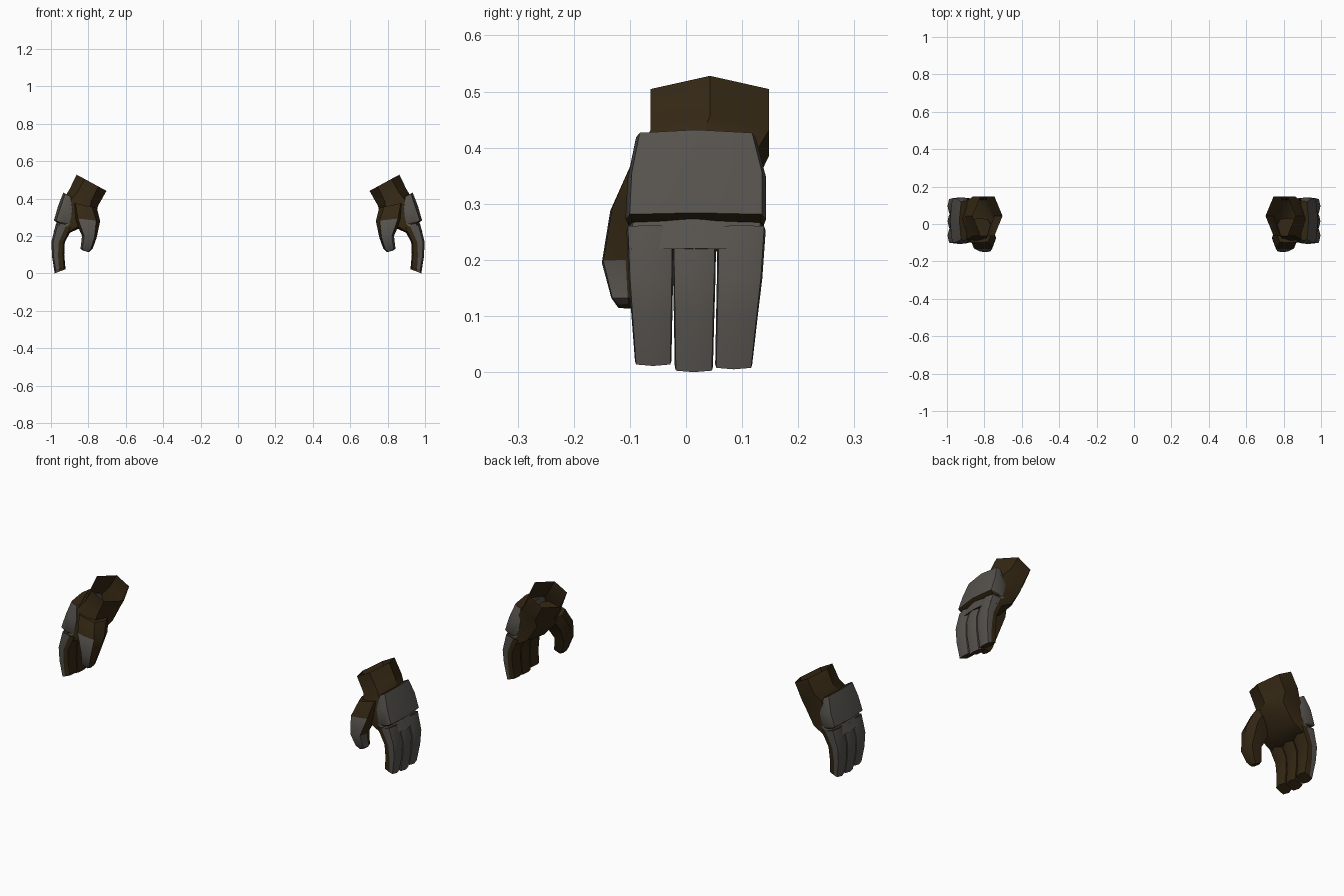
import bpy, bmesh, math

if "Cube" in bpy.data.objects:
    bpy.data.objects.remove(bpy.data.objects["Cube"])


def material(name, rgb):
    m = bpy.data.materials.new(name)
    m.diffuse_color = (*rgb, 1)
    m.use_nodes = True
    m.node_tree.nodes["Principled BSDF"].inputs["Base Color"].default_value = m.diffuse_color
    return m


LEATHER = material("dark brown leather", (0.035, 0.021, 0.007))
PLATE = material("warm grey armour", (0.094, 0.086, 0.076))


def section(outer, inner, y0, y1, corner=0.12, split=0.5, crown=0.03):
    """Eight-sided cross-section from an outer (x,z) to an inner (x,z), spanning y0..y1."""
    pattern = [(0, .5), (corner, crown), (split, 0), (1 - corner, crown),
               (1, .5), (1 - corner, 1 - crown), (split, 1), (corner, 1 - crown)]
    return [(outer[0] + (inner[0] - outer[0]) * t,
             y0 + (y1 - y0) * s,
             outer[1] + (inner[1] - outer[1]) * t) for t, s in pattern]


def loft(name, rings, is_grey, cap_start=True, cap_end_grey=False):
    """Skin the rings, colour each face by band and side, and mirror to the other hand."""
    bm = bmesh.new()
    rows = [[bm.verts.new(p) for p in r] for r in rings]
    for b in range(len(rows) - 1):
        for j in range(8):
            k = (j + 1) % 8
            f = bm.faces.new((rows[b][j], rows[b][k], rows[b + 1][k], rows[b + 1][j]))
            f.material_index = int(is_grey(b, j))
    bm.faces.new(rows[-1]).material_index = int(cap_end_grey)
    if cap_start:
        bm.faces.new(rows[0][::-1])
    bmesh.ops.recalc_face_normals(bm, faces=bm.faces)
    # with an open end, make sure the skin faces outward
    if bm.calc_volume(signed=True) < 0:
        bmesh.ops.reverse_faces(bm, faces=bm.faces)
    me = bpy.data.meshes.new(name)
    bm.to_mesh(me)
    bm.free()
    me.materials.append(LEATHER)
    me.materials.append(PLATE)
    ob = bpy.data.objects.new(name, me)
    bpy.context.collection.objects.link(ob)
    bpy.ops.object.select_all(action='DESELECT')
    ob.select_set(True)
    bpy.context.view_layer.objects.active = ob
    bpy.ops.object.shade_smooth_by_angle(angle=math.radians(35))
    mod = ob.modifiers.new("other_hand", 'MIRROR')
    mod.use_axis = (True, False, False)
    mod.use_mirror_merge = False
    return ob


BACK_SIDE = (0, 1, 6, 7)      # faces on the back of the hand

# open cuff and palm
loft("palm_and_cuff", [
    section((.863, .528), (.703, .441), -.063, .148, .27, .5, 0),
    section((.898, .455), (.748, .362), -.063, .148, .25, .5, 0),
    section((.922, .415), (.757, .325), -.088, .134, .2),
    section((.966, .285), (.825, .25), -.102, .139, .15),
    section((.986, .22), (.905, .215), -.104, .14),
], lambda b, j: b == 3 and j in BACK_SIDE, cap_start=False)

# armour plate on the back of the hand, with a dark underside
loft("hand_plate", [
    section((.934, .432), (.885, .405), -.089, .124, .2),
    section((.962, .36), (.872, .332), -.104, .143, .15),
    section((.984, .284), (.888, .262), -.108, .143),
    section((.966, .270), (.90, .256), -.103, .139),
], lambda b, j: b < 2)

# three fingers: name, top y range, tip y range, tip height
for name, (a0, a1), (b0, b1), tip in [
        ("index_finger", (-.106, -.022), (-.091, -.026), .011),
        ("middle_finger", (-.024, .054), (-.02, .048), 0),
        ("little_finger", (.056, .142), (.052, .118), .005)]:
    def y(f):
        return a0 + (b0 - a0) * f, a1 + (b1 - a1) * f
    loft(name, [
        section((.974, .262), (.885, .245), *y(0), split=.6),
        section((.997, .17), (.926, .165), *y(.25), split=.55),
        section((.995, .095), (.929, .1), *y(.6), split=.5),
        section((.980, tip), (.923, tip + .022), *y(1), split=.4),
    ], lambda b, j: j in BACK_SIDE)

# thumb, armoured on its front
loft("thumb", [
    section((.895, .38), (.755, .35), -.100, .03, .18),
    section((.876, .295), (.737, .28), -.135, -.015, .15),
    section((.834, .2), (.756, .19), -.15, -.065, .15),
    section((.842, .132), (.777, .132), -.133, -.075, .15),
    section((.83, .122), (.797, .113), -.122, -.085, .2),
], lambda b, j: (b >= 1 and j in (1, 2)) or (b >= 2 and j == 0))
